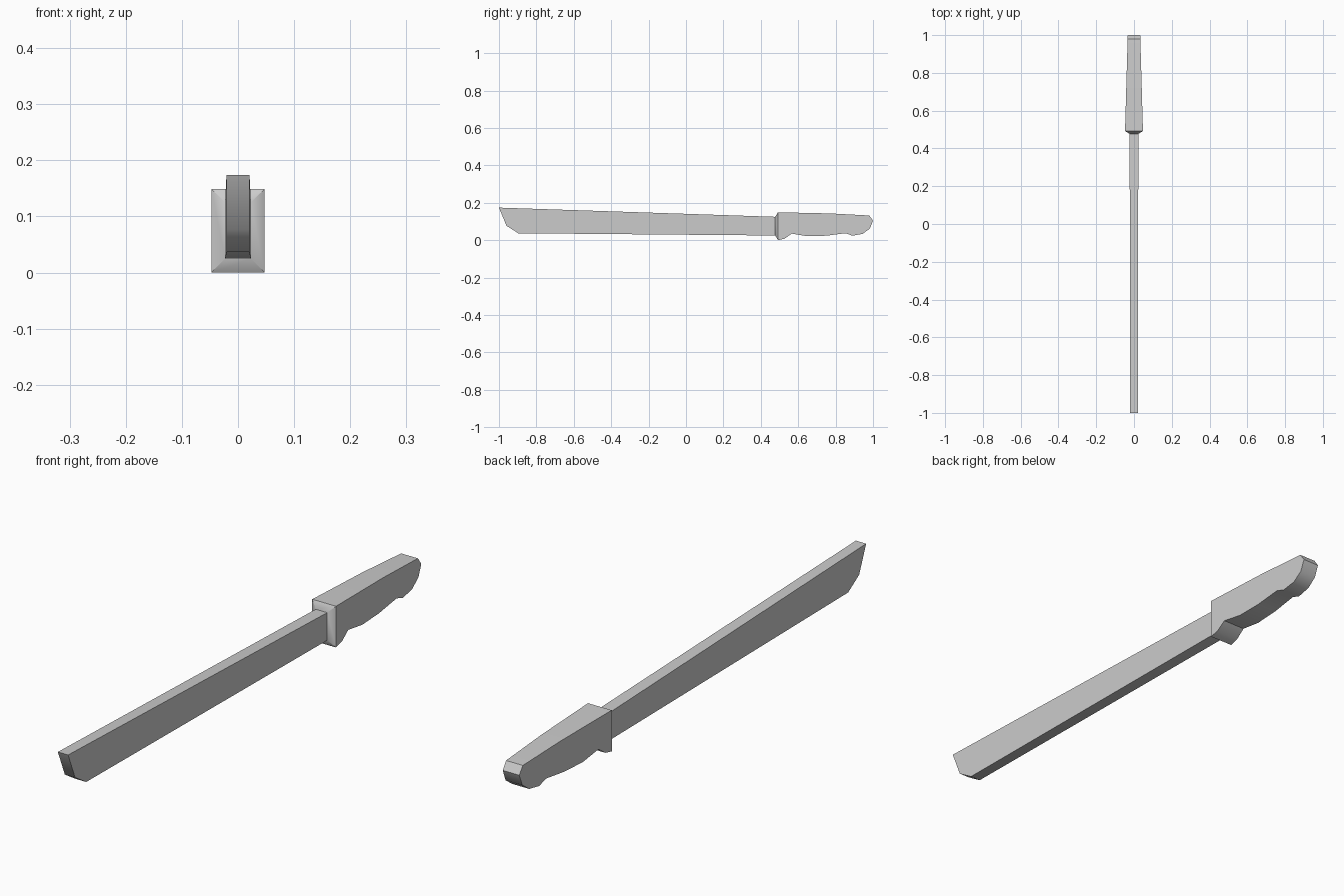
import bpy, bmesh, math

if "Cube" in bpy.data.objects:
    bpy.data.objects.remove(bpy.data.objects["Cube"])


def slab(name, profile, half_width, collar=None):
    """Extrude a (y, z) outline across x, with a thickness that depends on y."""
    bm = bmesh.new()
    left = [bm.verts.new((-half_width(y), y, z)) for y, z in profile]
    right = [bm.verts.new((half_width(y), y, z)) for y, z in profile]
    bm.faces.new(left)
    bm.faces.new(right[::-1])
    rim = []
    n = len(profile)
    for i in range(n):
        j = (i + 1) % n
        rim.append(bm.faces.new((left[i], right[i], right[j], left[j])))
    # optional tapered collar drawn out of the closing face of the outline
    if collar:
        y, z_low, z_high, w = collar
        ext = bmesh.ops.extrude_face_region(bm, geom=[rim[-1]])["geom"]
        verts = [v for v in ext if isinstance(v, bmesh.types.BMVert)]
        mid = sum(v.co.z for v in verts) / len(verts)
        for v in verts:
            v.co = (math.copysign(w, v.co.x), y, z_high if v.co.z > mid else z_low)
        if rim[-1].is_valid:
            bm.faces.remove(rim[-1])
    bmesh.ops.recalc_face_normals(bm, faces=bm.faces)
    mesh = bpy.data.meshes.new(name)
    bm.to_mesh(mesh)
    bm.free()
    obj = bpy.data.objects.new(name, mesh)
    bpy.context.collection.objects.link(obj)
    bpy.context.view_layer.objects.active = obj
    obj.select_set(True)
    bpy.ops.object.shade_smooth_by_angle(angle=math.radians(40))
    obj.select_set(False)
    return obj


# Blade: long bar, slightly thicker at the handle, clipped tip
blade_outline = [(0.477, 0.125), (-1.0, 0.174), (-0.96, 0.077),
                 (-0.897, 0.037), (0.477, 0.025)]
slab("blade", blade_outline, lambda y: 0.0205 + 0.0025 * (y + 1) / 1.477)

# Handle: grip with finger guard and rounded butt, tapering to the rear
handle_outline = [(0.492, 0.149), (0.77, 0.143), (0.98, 0.132), (1.0, 0.104),
                  (0.983, 0.062), (0.945, 0.034), (0.89, 0.024), (0.853, 0.037),
                  (0.75, 0.024), (0.65, 0.021), (0.565, 0.035), (0.527, 0.008),
                  (0.492, 0.0)]
slab("handle", handle_outline, lambda y: 0.0475 - 0.0145 * (y - 0.492) / 0.508,
     collar=(0.477, 0.025, 0.125, 0.023))
